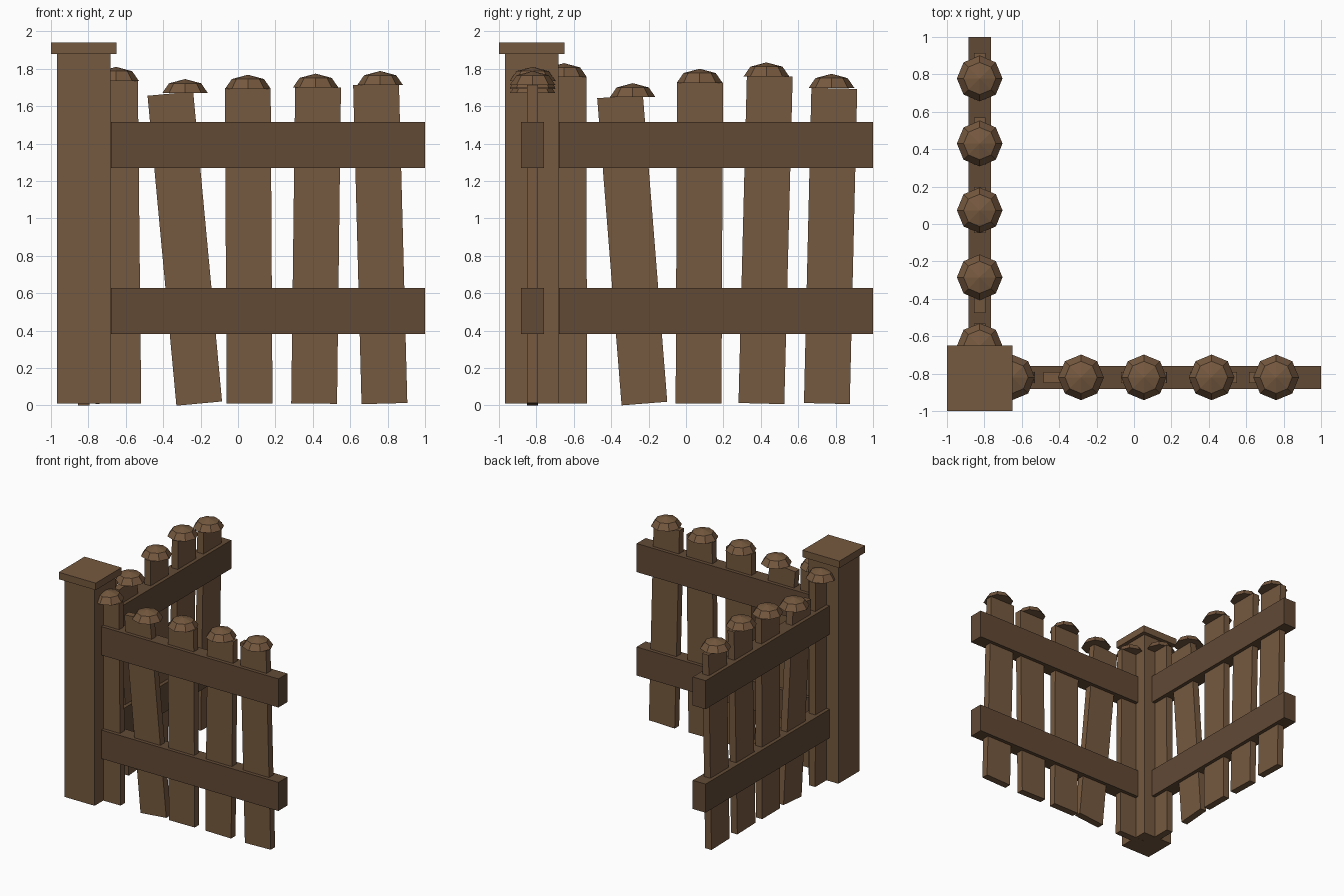
import bpy, bmesh
from math import atan2, pi
from mathutils import Matrix, Vector

if "Cube" in bpy.data.objects:
    bpy.data.objects.remove(bpy.data.objects["Cube"])


def material(name, rgb):
    m = bpy.data.materials.new(name)
    m.diffuse_color = (*rgb, 1)
    m.use_nodes = True
    m.node_tree.nodes["Principled BSDF"].inputs["Base Color"].default_value = m.diffuse_color
    return m


wood = material("wood", (0.18, 0.10, 0.05))
dark_wood = material("dark_wood", (0.122, 0.068, 0.036))


def finish(name, bm, mat, matrix):
    bmesh.ops.recalc_face_normals(bm, faces=bm.faces)
    bm.transform(matrix)
    me = bpy.data.meshes.new(name)
    bm.to_mesh(me)
    bm.free()
    me.materials.append(mat)
    bpy.context.collection.objects.link(bpy.data.objects.new(name, me))


def box(name, size, matrix, mat):
    bm = bmesh.new()
    bmesh.ops.create_cube(bm, size=1, matrix=Matrix.Diagonal((*size, 1)))
    finish(name, bm, mat, matrix)


def dome(name, matrix):
    # octagonal faceted cap: base ring, upper ring, apex, closed underside
    bm = bmesh.new()
    rings = [[bm.verts.new(Matrix.Rotation(i * pi / 4, 3, 'Z') @ Vector((r, 0, z)))
              for i in range(8)] for r, z in ((0.122, 0), (0.086, 0.052))]
    apex = bm.verts.new((0, 0, 0.075))
    bm.faces.new(rings[0])
    for i in range(8):
        j = (i + 1) % 8
        bm.faces.new((rings[0][i], rings[0][j], rings[1][j], rings[1][i]))
        bm.faces.new((rings[1][i], rings[1][j], apex))
    finish(name, bm, wood, matrix)


def fence(prefix, place, pickets):
    # two horizontal rails
    for level, z in (("lower", 0.505), ("upper", 1.392)):
        box(f"{prefix}_{level}_rail", (1.68, 0.122, 0.245),
            place @ Matrix.Translation((0.16, 0, z)), dark_wood)
    # leaning pickets with upright domed caps
    for n, (bottom, top, height, cap_u, cap_z) in enumerate(pickets, 1):
        lean = atan2(top - bottom, height)
        length = ((top - bottom) ** 2 + height ** 2) ** 0.5 - 0.008
        mid = Vector(((bottom + top) / 2, 0, height / 2 + 0.006))
        box(f"{prefix}_picket_{n}", (0.245, 0.06, length),
            place @ Matrix.Translation(mid) @ Matrix.Rotation(lean, 4, 'Y'), wood)
        dome(f"{prefix}_picket_cap_{n}", place @ Matrix.Translation((cap_u, 0, cap_z)))


# corner post and its cap
box("corner_post", (0.285, 0.285, 1.87), Matrix.Translation((-0.825, -0.825, 0.945)), wood)
box("corner_post_cap", (0.35, 0.35, 0.06), Matrix.Translation((-0.825, -0.825, 1.91)), wood)

# per picket: bottom centre, top centre, height, cap centre, cap base height
fence("front", Matrix.Translation((0, -0.82, 0)), [
    (-0.640, -0.658, 1.735, -0.652, 1.735),
    (-0.207, -0.362, 1.665, -0.283, 1.670),
    (0.062, 0.052, 1.695, 0.053, 1.693),
    (0.407, 0.428, 1.700, 0.415, 1.699),
    (0.783, 0.738, 1.715, 0.760, 1.713)])
fence("side", Matrix.Translation((-0.825, 0, 0)) @ Matrix.Rotation(pi / 2, 4, 'Z'), [
    (-0.652, -0.655, 1.755, -0.652, 1.755),
    (-0.222, -0.353, 1.650, -0.285, 1.648),
    (0.067, 0.075, 1.725, 0.073, 1.725),
    (0.403, 0.448, 1.760, 0.430, 1.759),
    (0.753, 0.793, 1.693, 0.778, 1.698)])
